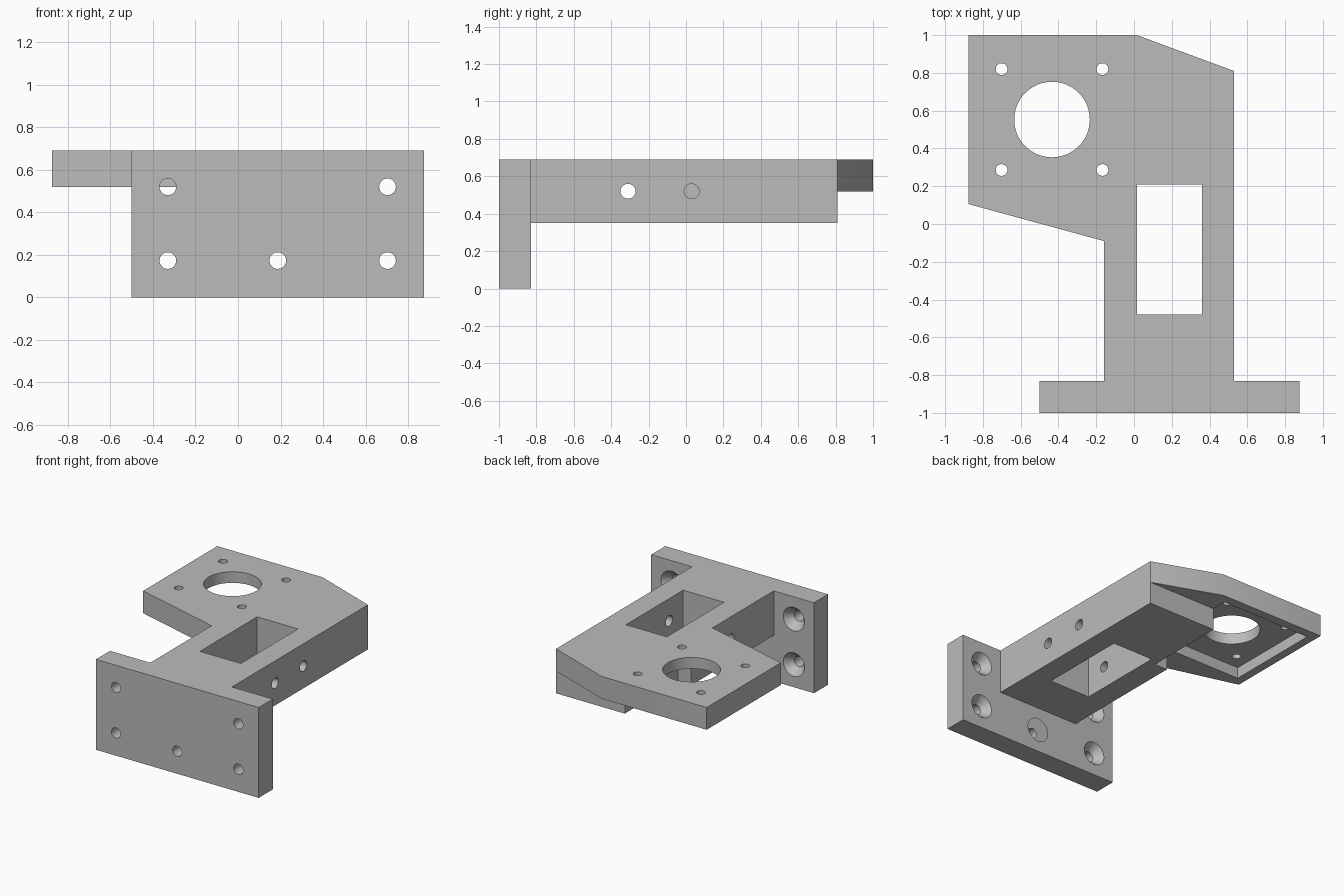
import bpy
import bmesh
import math
from mathutils import Vector

default = bpy.data.objects.get("Cube")
if default:
    bpy.data.objects.remove(default, do_unlink=True)

grey = bpy.data.materials.new("plain_grey")
grey.use_nodes = True
colour = (0.5, 0.5, 0.5, 1)
grey.diffuse_color = colour
grey.node_tree.nodes["Principled BSDF"].inputs["Base Color"].default_value = colour


def add_object(name, bm):
    bmesh.ops.recalc_face_normals(bm, faces=bm.faces[:])
    mesh = bpy.data.meshes.new(name)
    bm.to_mesh(mesh)
    bm.free()
    mesh.materials.append(grey)
    obj = bpy.data.objects.new(name, mesh)
    bpy.context.collection.objects.link(obj)
    return obj


def prism(name, outline, bottom, top):
    bm = bmesh.new()
    face = bm.faces.new([bm.verts.new((x, y, bottom)) for x, y in outline])
    extruded = bmesh.ops.extrude_face_region(bm, geom=[face])
    verts = [g for g in extruded["geom"] if isinstance(g, bmesh.types.BMVert)]
    bmesh.ops.translate(bm, verts=verts, vec=(0, 0, top - bottom))
    return add_object(name, bm)


def box(name, x0, x1, y0, y1, z0, z1):
    return prism(name, [(x0, y0), (x1, y0), (x1, y1), (x0, y1)], z0, z1)


def cone(name, start, end, r_start, r_end=None):
    start, end = Vector(start), Vector(end)
    axis = end - start
    bm = bmesh.new()
    bmesh.ops.create_cone(bm, cap_ends=True, segments=48, radius1=r_start,
                          radius2=r_end or r_start, depth=axis.length)
    turn = Vector((0, 0, 1)).rotation_difference(axis).to_matrix()
    bmesh.ops.rotate(bm, verts=bm.verts[:], matrix=turn)
    bmesh.ops.translate(bm, verts=bm.verts[:], vec=(start + end) / 2)
    return add_object(name, bm)


def combine(target, tool, operation):
    mod = target.modifiers.new(tool.name, "BOOLEAN")
    mod.operation = operation
    mod.solver = "EXACT"
    mod.object = tool
    bpy.context.view_layer.objects.active = target
    bpy.ops.object.modifier_apply(modifier=mod.name)
    bpy.data.objects.remove(tool, do_unlink=True)


# Body: upright wall plate, arm and motor plate fused together
bracket = box("motor_bracket", -0.5, 0.875, -1, -0.83, 0, 0.69)
arm = box("arm", -0.16, 0.53, -0.9, 0.81, 0.35, 0.69)
motor_plate = prism("motor_plate", [(-0.875, 0.105), (-0.16, -0.09), (0.53, 0.81),
                                    (0.015, 1), (-0.875, 1)], 0.52, 0.69)
for part in (arm, motor_plate):
    combine(bracket, part, "UNION")

# Square motor recess underneath and the rectangular slot in the arm
cutters = [box("motor_recess", -0.81, -0.05, 0.17, 0.93, 0.2, 0.605),
           box("arm_slot", 0.015, 0.36, -0.48, 0.21, 0.2, 0.8)]

# Motor boss hole and its four bolt holes
mx, my = -0.434, 0.553
cutters.append(cone("boss_hole", (mx, my, 0.45), (mx, my, 0.8), 0.2))
for sx in (-1, 1):
    for sy in (-1, 1):
        x, y = mx + sx * 0.267, my + sy * 0.267
        cutters.append(cone("bolt_hole", (x, y, 0.45), (x, y, 0.8), 0.031))

# Cross holes: one through both arm walls, one through the outer wall only
for y, inner in ((-0.31, -0.3), (0.03, 0.2)):
    cutters.append(cone("cross_hole", (inner, y, 0.52), (0.7, y, 0.52), 0.04))

# Wall screw holes, countersunk on the rear face
for x, z in ((-0.33, 0.52), (-0.33, 0.173), (0.187, 0.173), (0.703, 0.173), (0.703, 0.52)):
    cutters.append(cone("screw_hole", (x, -1.1, z), (x, -0.75, z), 0.039))
    cutters.append(cone("countersink", (x, -0.89, z), (x, -0.82, z), 0.039, 0.098))

for cutter in cutters:
    combine(bracket, cutter, "DIFFERENCE")

# Smooth hole walls, crisp edges
bpy.ops.object.select_all(action="DESELECT")
bracket.select_set(True)
bpy.context.view_layer.objects.active = bracket
bpy.ops.object.shade_smooth_by_angle(angle=math.radians(30))
